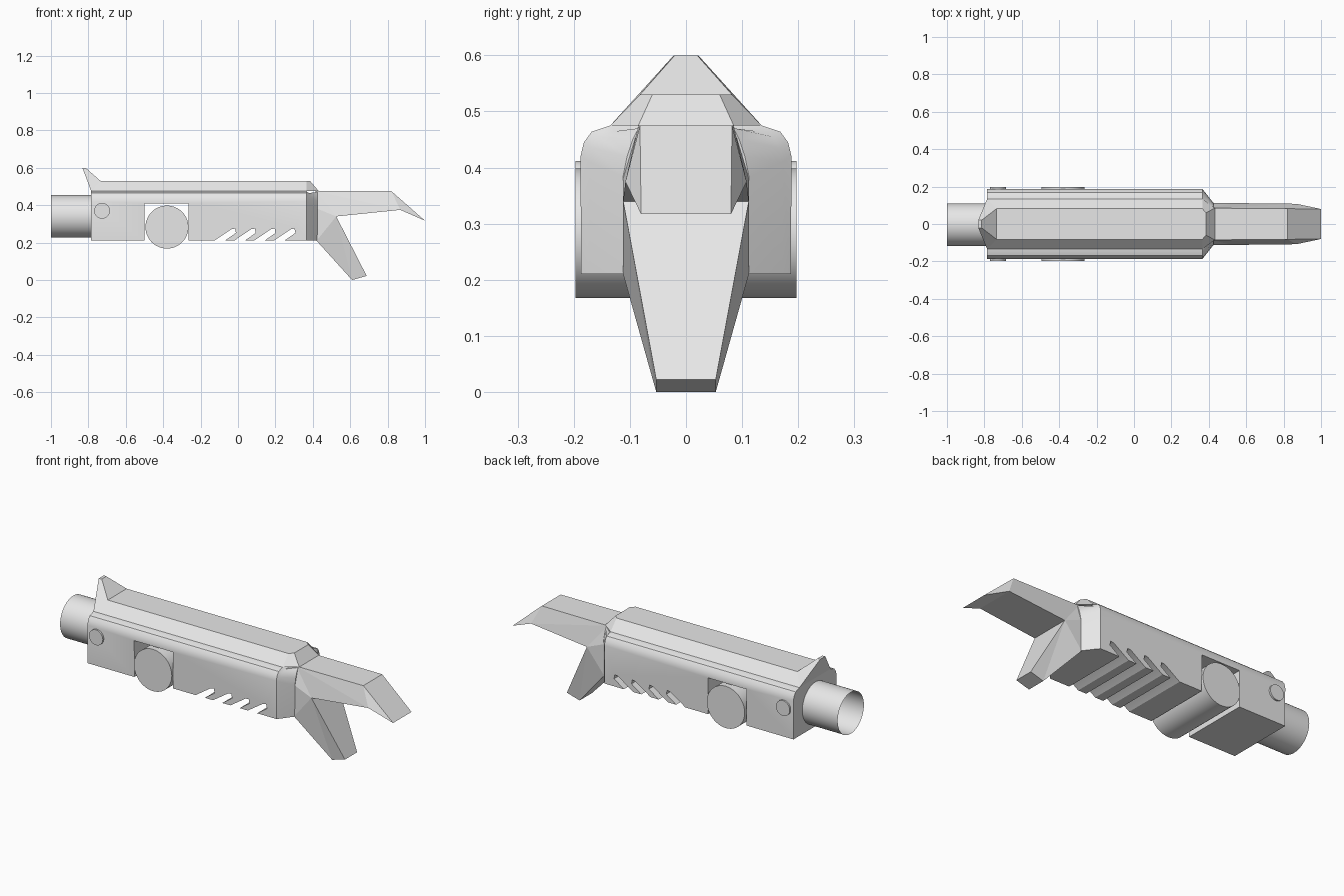
import bpy, bmesh, math
from mathutils import Matrix

if "Cube" in bpy.data.objects:
    bpy.data.objects.remove(bpy.data.objects["Cube"], do_unlink=True)

GREY = (0.8, 0.8, 0.8, 1.0)
metal = bpy.data.materials.new("light_grey")
metal.use_nodes = True
metal.diffuse_color = GREY
metal.node_tree.nodes["Principled BSDF"].inputs["Base Color"].default_value = GREY


def finish(name, bm):
    mesh = bpy.data.meshes.new(name)
    bmesh.ops.recalc_face_normals(bm, faces=bm.faces)
    bm.to_mesh(mesh)
    bm.free()
    mesh.materials.append(metal)
    ob = bpy.data.objects.new(name, mesh)
    bpy.context.collection.objects.link(ob)
    return ob


def activate(ob):
    bpy.ops.object.select_all(action='DESELECT')
    ob.select_set(True)
    bpy.context.view_layer.objects.active = ob


def smooth(ob):
    activate(ob)
    bpy.ops.object.shade_smooth_by_angle(angle=math.radians(32))


def mirrored_solid(name, points, sides, strips):
    """Side faces are mirrored across y = 0; strips bridge the two halves."""
    bm = bmesh.new()
    a = [bm.verts.new(p) for p in points]
    b = [bm.verts.new((x, -y, z)) for x, y, z in points]
    for face in sides:
        bm.faces.new([a[i] for i in face])
        bm.faces.new([b[i] for i in reversed(face)])
    for strip in strips:
        for i, j in zip(strip, strip[1:]):
            bm.faces.new((a[i], a[j], b[j], b[i]))
    return finish(name, bm)


def prism(name, profile, half):
    n = len(profile)
    ring = list(range(n))
    return mirrored_solid(name, [(x, half, z) for x, z in profile], [ring], [ring + [0]])


def cylinder(name, radius, length, centre, axis, caps=True):
    bm = bmesh.new()
    bmesh.ops.create_cone(bm, cap_ends=caps, segments=48, radius1=radius, radius2=radius, depth=length,
                          matrix=Matrix.Translation(centre) @ Matrix.Rotation(math.pi / 2, 4, axis))
    ob = finish(name, bm)
    smooth(ob)
    return ob


# Housing: half sections lofted along x, tapering to the nose
body = [(0.187, 0.21), (0.188, 0.42), (0.182, 0.445), (0.168, 0.464), (0.135, 0.475)]
rim = [(0.172, 0.21), (0.172, 0.41), (0.167, 0.435), (0.155, 0.455), (0.125, 0.465)]
nose = [(0.11, 0.21), (0.112, 0.385), (0.105, 0.42), (0.095, 0.45), (0.085, 0.47)]
sections = [(-0.785, body), (0.365, body), (0.378, rim), (0.425, nose)]
n = len(body)
points = [(x, y, z) for x, sec in sections for y, z in sec]
sides = [(s * n + i, s * n + i + 1, s * n + n + i + 1, s * n + n + i)
         for s in range(len(sections) - 1) for i in range(n - 1)]
last = (len(sections) - 1) * n
strips = [list(range(n)), list(range(last, last + n)),
          [s * n for s in range(len(sections))],
          [s * n + n - 1 for s in range(len(sections))]]
housing = mirrored_solid("housing", points, sides, strips)

# Drum notch and slanted vents cut right through the housing
cutters = [prism("notch_cutter", [(-0.5, 0.15), (-0.265, 0.15), (-0.265, 0.41), (-0.5, 0.41)], 0.3)]
slot = [(-0.142, 0.2), (-0.035, 0.272), (-0.016, 0.275), (-0.011, 0.252), (-0.085, 0.2)]
for k in range(4):
    cutters.append(prism("vent_cutter", [(x + k * 0.106, z) for x, z in slot], 0.3))
for cutter in cutters:
    cutter.hide_render = True
    activate(housing)
    mod = housing.modifiers.new("cut", 'BOOLEAN')
    mod.operation = 'DIFFERENCE'
    mod.solver = 'EXACT'
    mod.object = cutter
    bpy.ops.object.modifier_apply(modifier=mod.name)
    bpy.data.objects.remove(cutter, do_unlink=True)
smooth(housing)

# Roof ridge with the raised rear fin
mirrored_solid(
    "roof_and_fin",
    [(-0.785, 0.135, 0.475), (0.365, 0.135, 0.475), (0.432, 0.085, 0.475),
     (-0.735, 0.082, 0.53), (0.365, 0.082, 0.53), (0.385, 0.06, 0.53),
     (-0.815, 0.02, 0.6), (-0.832, 0.022, 0.6)],
    [(0, 1, 4, 3), (1, 2, 5, 4), (0, 3, 6, 7)],
    [[0, 1, 2, 5, 4, 3, 6, 7, 0]])

# Open jaws
mirrored_solid(
    "upper_jaw",
    [(0.415, 0.085, 0.475), (0.82, 0.082, 0.475), (1.0, 0.08, 0.317),
     (0.868, 0.108, 0.375), (0.525, 0.112, 0.34), (0.415, 0.112, 0.385)],
    [(0, 1, 3), (0, 3, 4), (0, 4, 5), (1, 2, 3)],
    [[0, 1, 2, 3, 4, 5, 0]])
mirrored_solid(
    "lower_jaw",
    [(0.415, 0.112, 0.385), (0.525, 0.112, 0.34), (0.688, 0.053, 0.022),
     (0.61, 0.053, 0.0), (0.42, 0.112, 0.21)],
    [(0, 1, 4), (1, 2, 3), (1, 3, 4)],
    [[0, 1, 2, 3, 4, 0]])

# Drum, pivot pin and hollow rear tube
cylinder("drum", 0.115, 0.394, (-0.38, 0, 0.283), 'X')
cylinder("pivot_pin", 0.042, 0.394, (-0.727, 0, 0.37), 'X')
cylinder("rear_tube", 0.114, 0.23, (-0.885, -0.004, 0.34), 'Y', caps=False)
